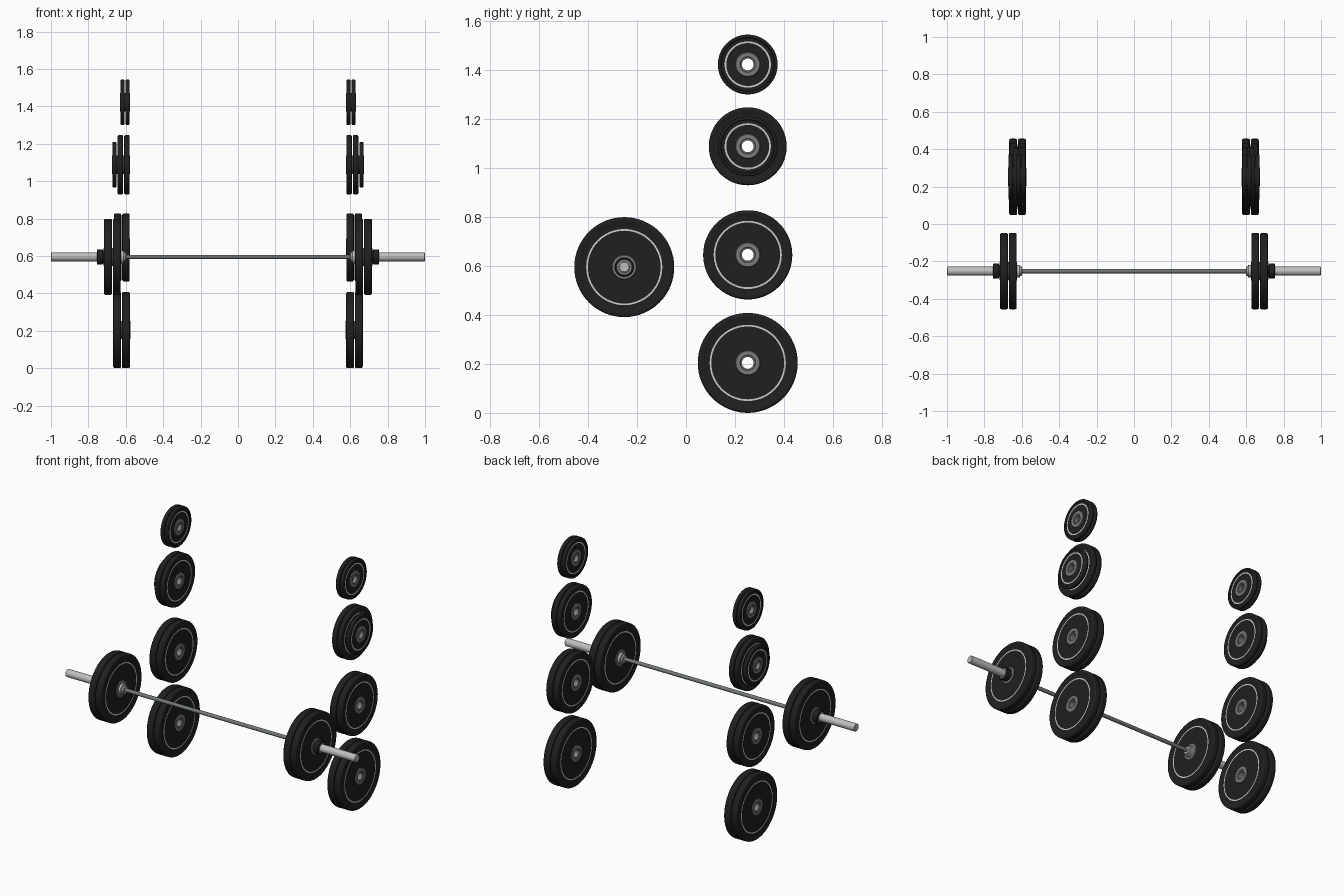
import bpy, bmesh, math

if "Cube" in bpy.data.objects:
    bpy.data.objects.remove(bpy.data.objects["Cube"])

def mat(name, rgb):
    m = bpy.data.materials.new(name)
    m.diffuse_color = (*rgb, 1)
    m.use_nodes = True
    m.node_tree.nodes["Principled BSDF"].inputs["Base Color"].default_value = m.diffuse_color
    return m

RUBBER = mat("black rubber", (0.014, 0.014, 0.014))
STRIPE = mat("light stripe", (0.60, 0.60, 0.58))
HUB = mat("grey steel hub", (0.20, 0.20, 0.20))
SHAFT = mat("dark steel shaft", (0.17, 0.19, 0.19))
CHROME = mat("bright steel", (0.52, 0.52, 0.52))

def lathe(name, profile, mats, origin, ids=None, closed=False, n=64):
    """Spin (x, radius) points round the x axis; ids gives a material per segment."""
    bm = bmesh.new()
    rings = []
    for x, r in profile:
        if r == 0:
            rings.append([bm.verts.new((x, 0, 0))] * n)
        else:
            rings.append([bm.verts.new((x, r * math.cos(2 * math.pi * k / n),
                                        r * math.sin(2 * math.pi * k / n))) for k in range(n)])
    count = len(rings) if closed else len(rings) - 1
    for i in range(count):
        a, b = rings[i], rings[(i + 1) % len(rings)]
        for k in range(n):
            j = (k + 1) % n
            corners = list(dict.fromkeys((a[k], a[j], b[j], b[k])))
            bm.faces.new(corners).material_index = ids[i] if ids else 0
    bmesh.ops.recalc_face_normals(bm, faces=bm.faces)
    me = bpy.data.meshes.new(name)
    bm.to_mesh(me)
    bm.free()
    for m in mats:
        me.materials.append(m)
    ob = bpy.data.objects.new(name, me)
    ob.location = origin
    bpy.context.collection.objects.link(ob)
    bpy.ops.object.select_all(action='DESELECT')
    ob.select_set(True)
    bpy.context.view_layer.objects.active = ob
    bpy.ops.object.shade_smooth_by_angle(angle=math.radians(35))
    return ob

def plate(name, R, half, hub, origin):
    """Weight plate: bored hub, flat web with a stripe, rounded rim."""
    web, s, e = half - 0.002, 0.745 * R, min(0.009, half * 0.6)
    side = [(hub - 0.003, 0.024), (hub - 0.003, 0.030), (hub, 0.032), (hub, 0.048),
            (web, 0.051), (web, s - 0.0035), (web, s + 0.0035), (web, 0.88 * R), (half, 0.90 * R)]
    side += [(half - e + e * math.cos(t * math.pi / 8), R - e + e * math.sin(t * math.pi / 8))
             for t in range(5)]
    ids = [2, 2, 2, 2, 0, 1] + [0] * (len(side) - 6)
    prof = side + [(-x, r) for x, r in reversed(side)]
    ids = ids + ids[:-1][::-1] + [2]
    lathe(name, prof, [RUBBER, STRIPE, HUB], origin, ids, closed=True)

Y = 0.252
BELL = (0, -Y, 0.595)

# Stored stacks: height, then (x centre, radius, half thickness, hub half thickness)
stacks = [
    ("bottom", 0.204, [(0.599, 0.204, 0.021, 0.023), (0.646, 0.204, 0.021, 0.023)]),
    ("lower", 0.645, [(0.599, 0.182, 0.020, 0.022), (0.644, 0.182, 0.020, 0.022)]),
    ("upper", 1.088, [(0.594, 0.159, 0.015, 0.0175), (0.629, 0.159, 0.015, 0.0175),
                      (0.661, 0.122, 0.011, 0.0135)]),
    ("top", 1.422, [(0.591, 0.122, 0.011, 0.0135), (0.618, 0.122, 0.011, 0.0135)]),
]

for s, side in ((-1, "left"), (1, "right")):
    for level, z, plates in stacks:
        for i, (x, R, half, hub) in enumerate(plates):
            plate(f"{side}_{level}_plate_{i + 1}", R, half, hub, (s * x, Y, z))
    # Plates loaded on the bar
    for i, x in enumerate((0.648, 0.695)):
        plate(f"{side}_bar_plate_{i + 1}", 0.204, 0.021, 0.023, (s * x, BELL[1], BELL[2]))
    # Sleeve with the inner stop flange
    lathe(f"{side}_sleeve",
          [(s * x, r) for x, r in ((0.598, 0), (0.598, 0.022), (0.601, 0.025), (0.609, 0.025),
                                   (0.609, 0.031), (0.612, 0.034), (0.626, 0.034), (0.626, 0.0235),
                                   (0.996, 0.0235), (1.0, 0.019), (1.0, 0))],
          [CHROME], BELL, n=32)
    # Locking collar
    lathe(f"{side}_locking_collar",
          [(s * x, r) for x, r in ((0.717, 0.0225), (0.717, 0.034), (0.721, 0.034), (0.721, 0.037),
                                   (0.724, 0.040), (0.752, 0.040), (0.755, 0.037), (0.755, 0.030),
                                   (0.755, 0.0225))],
          [RUBBER, HUB], BELL, ids=[0, 0, 0, 0, 0, 0, 0, 1, 0], closed=True, n=32)

# Grip shaft
lathe("grip_shaft", [(-0.605, 0), (-0.605, 0.0115), (0.605, 0.0115), (0.605, 0)], [SHAFT], BELL, n=32)
